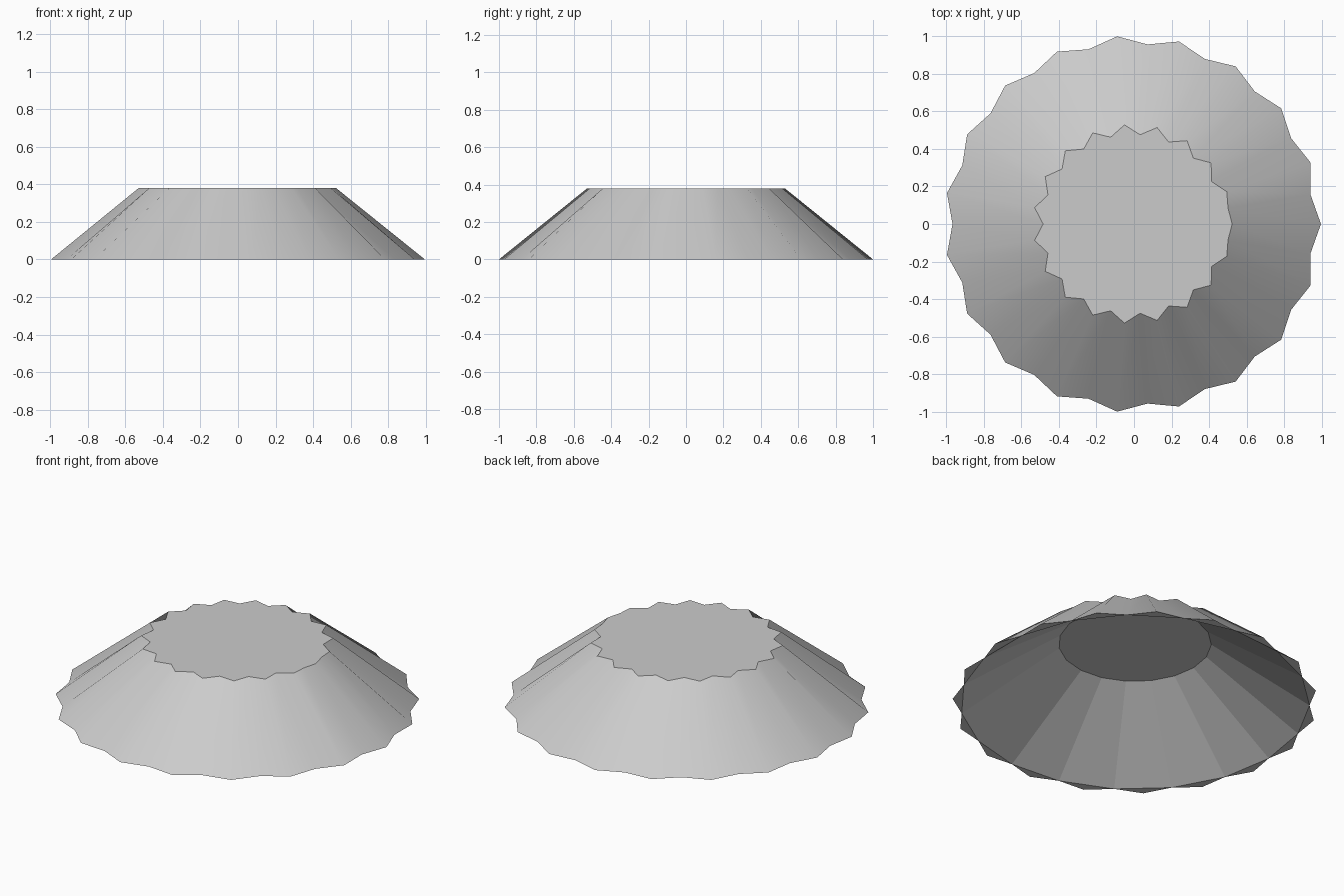
import bpy, bmesh, math

cube = bpy.data.objects.get("Cube")
if cube:
    bpy.data.objects.remove(cube, do_unlink=True)

RIDGES = 19
STEPS = RIDGES * 2
HEIGHT = 0.38
CENTRE_X = -0.007      # an odd ridge count sits slightly off its bounding box

grey = bpy.data.materials.new("light grey")
grey.use_nodes = True
grey.diffuse_color = (0.6, 0.6, 0.6, 1)
grey.node_tree.nodes["Principled BSDF"].inputs["Base Color"].default_value = (0.6, 0.6, 0.6, 1)


def star_ring(bm, peak, valley, z, flat_notch=None):
    """Ring alternating between ridge peaks and valleys."""
    verts = []
    for k in range(STEPS):
        r = valley if k % 2 else peak
        if flat_notch and k in (1, STEPS - 1):
            r = flat_notch
        a = k * math.pi / RIDGES
        verts.append(bm.verts.new((CENTRE_X + r * math.cos(a), r * math.sin(a), z)))
    return verts


def bridge(bm, low, high, smooth):
    n = len(low)
    for i in range(n):
        j = (i + 1) % n
        face = bm.faces.new((low[i], low[j], high[j], high[i]))
        face.smooth = smooth


bm = bmesh.new()

# Ridged outer wall and flat top
bottom = star_ring(bm, 1.003, 0.96, 0)
top = star_ring(bm, 0.53, 0.477, HEIGHT, flat_notch=0.515)
bridge(bm, bottom, top, True)
cap = bm.faces.new(top)

# Plain hollow underside, sharing the valley corners of the rim
rim = bottom[1::2]
ceiling = []
for v in rim:
    a = math.atan2(v.co.y, v.co.x - CENTRE_X)
    ceiling.append(bm.verts.new((CENTRE_X + 0.42 * math.cos(a), 0.42 * math.sin(a), HEIGHT - 0.006)))
bridge(bm, rim, ceiling, False)
bm.faces.new(ceiling)

# Small triangles closing the rim under each ridge
for k in range(0, STEPS, 2):
    bm.faces.new((bottom[k - 1], bottom[k], bottom[(k + 1) % STEPS]))

bmesh.ops.recalc_face_normals(bm, faces=bm.faces)

# Keep the top and bottom outlines crisp
for ring in (top, bottom):
    for i in range(STEPS):
        edge = bm.edges.get((ring[i - 1], ring[i]))
        if edge:
            edge.smooth = False

mesh = bpy.data.meshes.new("ridged_cone")
bm.to_mesh(mesh)
bm.free()
mesh.materials.append(grey)
obj = bpy.data.objects.new("ridged_cone", mesh)
bpy.context.collection.objects.link(obj)
